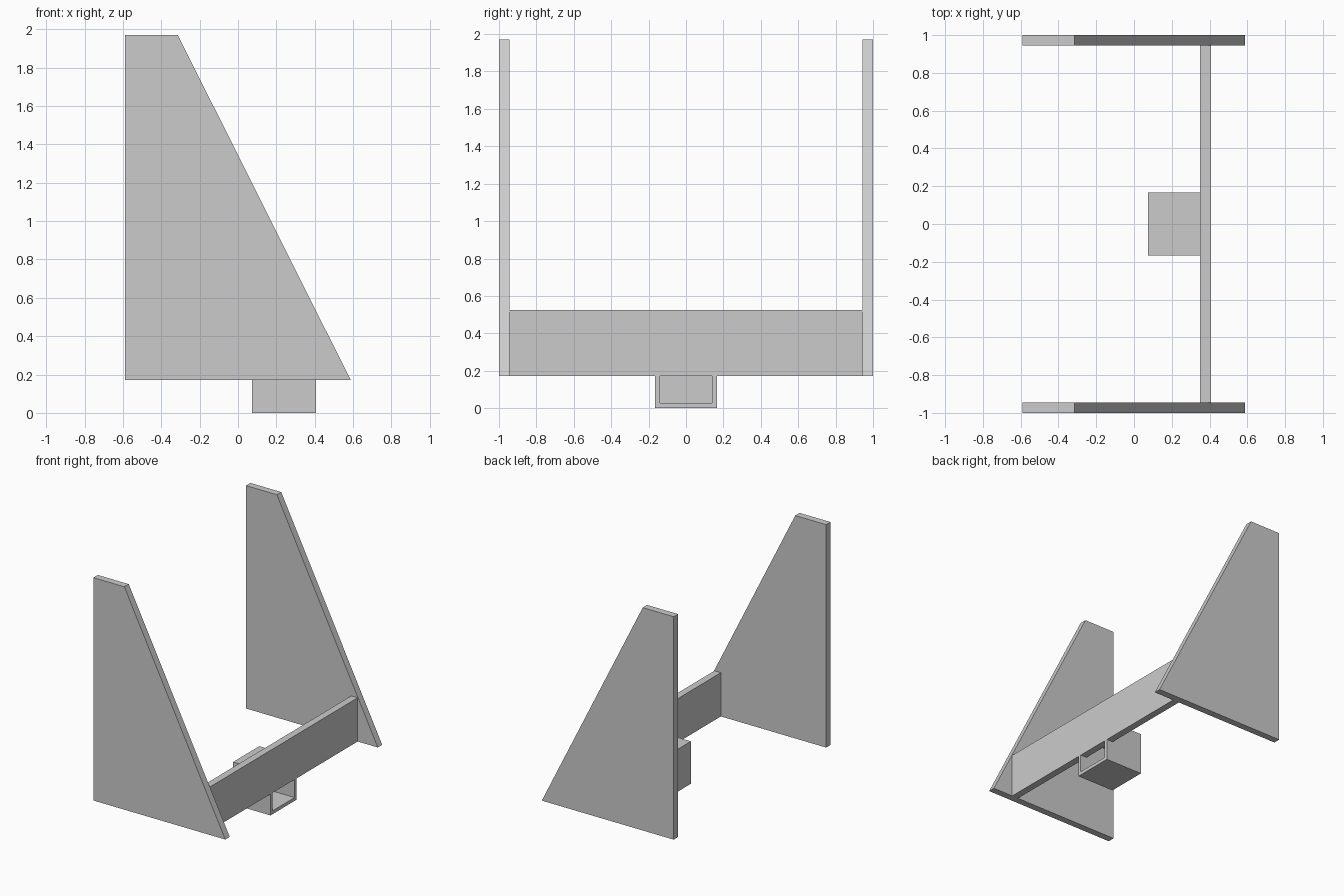
import bpy
import bmesh

cube = bpy.data.objects.get("Cube")
if cube:
    bpy.data.objects.remove(cube, do_unlink=True)

# Single plain grey
GREY = (0.6, 0.6, 0.6, 1.0)
grey = bpy.data.materials.new("plain grey")
grey.use_nodes = True
grey.diffuse_color = GREY
for node in grey.node_tree.nodes:
    if node.type == "BSDF_PRINCIPLED":
        node.inputs["Base Color"].default_value = GREY


def plate(name, profile, y0, y1):
    """Extrude an (x, z) profile from y0 to y1."""
    bm = bmesh.new()
    face = bm.faces.new([bm.verts.new((x, y0, z)) for x, z in profile])
    new = bmesh.ops.extrude_face_region(bm, geom=[face])["geom"]
    verts = [g for g in new if isinstance(g, bmesh.types.BMVert)]
    bmesh.ops.translate(bm, verts=verts, vec=(0, y1 - y0, 0))
    bmesh.ops.recalc_face_normals(bm, faces=bm.faces)
    mesh = bpy.data.meshes.new(name)
    bm.to_mesh(mesh)
    bm.free()
    mesh.materials.append(grey)
    obj = bpy.data.objects.new(name, mesh)
    bpy.context.collection.objects.link(obj)
    return obj


def rect(x0, x1, z0, z1):
    return [(x0, z0), (x1, z0), (x1, z1), (x0, z1)]


BASE, FIN_IN = 0.172, 0.944            # underside of fins, inner face of fins
BEAM_BACK, BEAM_FRONT, BEAM_TOP = 0.35, 0.407, 0.525
SOCKET_BACK, SOCKET_HALF, SOCKET_TOP, WALL = 0.073, 0.167, 0.342, 0.027

# Tapered upright fins at both ends
fin = [(-0.59, BASE), (0.587, BASE), (-0.314, 1.97), (-0.59, 1.97)]
plate("front_fin", fin, -1, -FIN_IN)
plate("back_fin", fin, FIN_IN, 1)

# Cross beam joining the fins
plate("cross_beam", rect(BEAM_BACK, BEAM_FRONT, BASE, BEAM_TOP), -FIN_IN, FIN_IN)

# Socket side walls, notched to fit around the beam
side = [(SOCKET_BACK, 0), (BEAM_FRONT, 0), (BEAM_FRONT, BASE),
        (BEAM_BACK, BASE), (BEAM_BACK, SOCKET_TOP), (SOCKET_BACK, SOCKET_TOP)]
inner = SOCKET_HALF - WALL
plate("socket_front_wall", side, -SOCKET_HALF, -inner)
plate("socket_back_wall", side, inner, SOCKET_HALF)

# Socket floor, roof and closed end
plate("socket_floor", rect(SOCKET_BACK, BEAM_FRONT, 0, WALL), -inner, inner)
plate("socket_roof", rect(SOCKET_BACK, BEAM_BACK, SOCKET_TOP - WALL, SOCKET_TOP), -inner, inner)
plate("socket_end", rect(SOCKET_BACK, SOCKET_BACK + WALL, WALL, SOCKET_TOP - WALL), -inner, inner)
